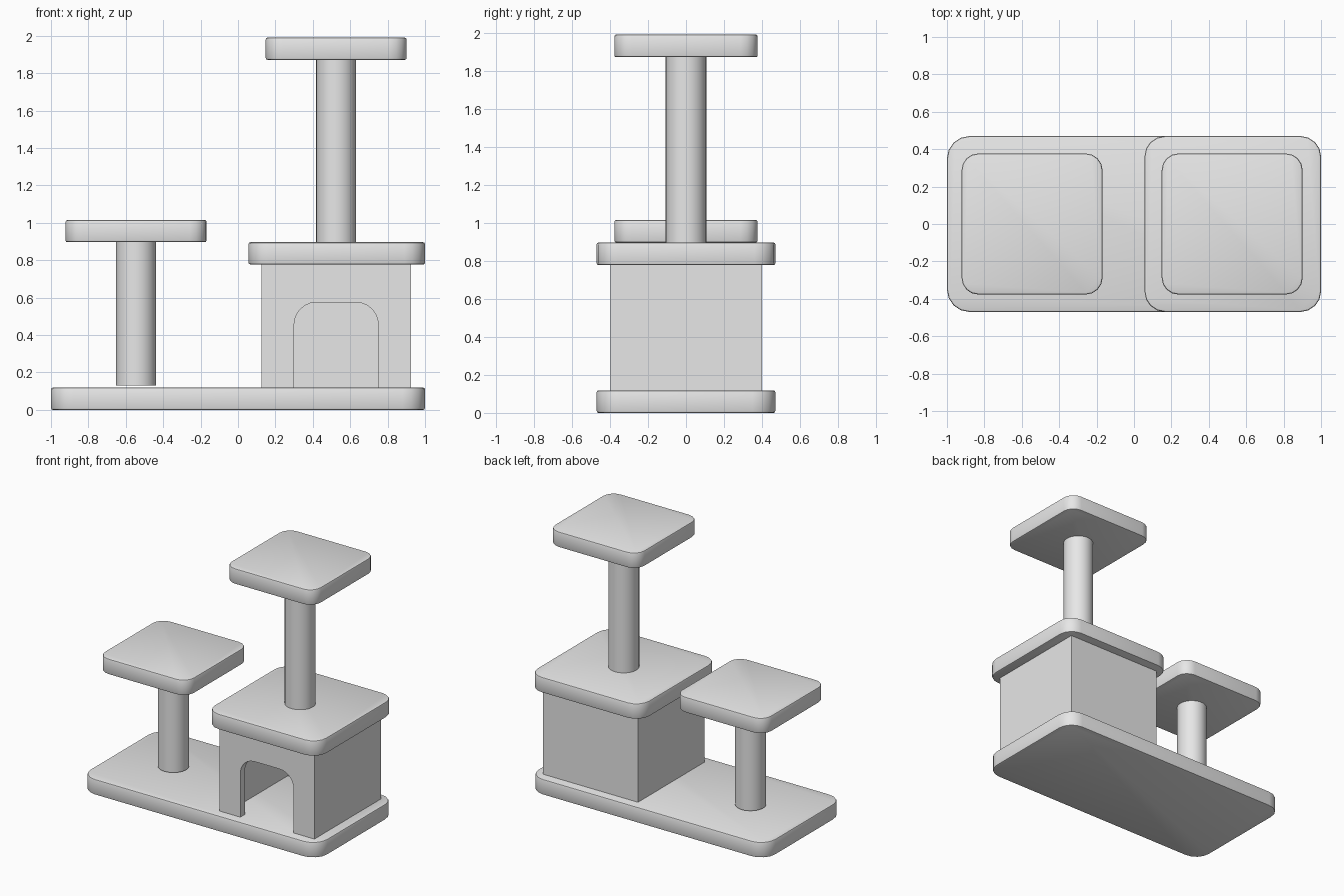
import bpy
import bmesh
import math
from mathutils import Vector

cube = bpy.data.objects.get("Cube")
if cube:
    bpy.data.objects.remove(cube, do_unlink=True)

grey = bpy.data.materials.new("plush_grey")
grey.use_nodes = True
colour = (0.8, 0.8, 0.8, 1)
grey.diffuse_color = colour
grey.node_tree.nodes["Principled BSDF"].inputs["Base Color"].default_value = colour


def add_object(name, bm):
    mesh = bpy.data.meshes.new(name)
    bmesh.ops.recalc_face_normals(bm, faces=bm.faces)
    bm.to_mesh(mesh)
    bm.free()
    mesh.materials.append(grey)
    obj = bpy.data.objects.new(name, mesh)
    bpy.context.collection.objects.link(obj)
    return obj


def box(lo, hi):
    bm = bmesh.new()
    bmesh.ops.create_cube(bm, size=1)
    lo, hi = Vector(lo), Vector(hi)
    for v in bm.verts:
        v.co = (lo + hi) / 2 + v.co * (hi - lo)
    return bm


def bevel(bm, edges, radius, segments):
    bmesh.ops.bevel(bm, geom=edges, offset=radius, segments=segments,
                    profile=0.5, affect='EDGES')


def along(edge, axis):
    return abs((edge.verts[0].co - edge.verts[1].co).normalized()[axis]) > 0.99


def smooth(obj):
    bpy.ops.object.select_all(action='DESELECT')
    obj.select_set(True)
    bpy.context.view_layer.objects.active = obj
    bpy.ops.object.shade_smooth_by_angle(angle=math.radians(35))


# Slab with round corners and softened rims
def slab(name, x, width, depth, bottom, radius):
    top = bottom + 0.119
    bm = box((x - width / 2, -depth / 2, bottom), (x + width / 2, depth / 2, top))
    bevel(bm, [e for e in bm.edges if along(e, 2)], radius, 4)
    rims = [e for e in bm.edges
            if abs(e.verts[0].co.z - e.verts[1].co.z) < 0.001]
    bevel(bm, rims, 0.01, 2)
    smooth(add_object(name, bm))


# Round post
def post(name, x, bottom, top):
    bm = bmesh.new()
    bmesh.ops.create_cone(bm, cap_ends=True, segments=32, radius1=0.107,
                          radius2=0.107, depth=top - bottom)
    bmesh.ops.translate(bm, verts=bm.verts, vec=(x, 0, (top + bottom) / 2))
    smooth(add_object(name, bm))


slab("base", 0, 2, 0.94, 0, 0.12)
slab("house_roof", 0.528, 0.944, 0.94, 0.777, 0.11)
slab("low_perch", -0.545, 0.754, 0.754, 0.896, 0.09)
slab("high_perch", 0.525, 0.754, 0.754, 1.871, 0.09)
post("low_post", -0.545, 0.13, 0.9)
post("high_post", 0.525, 0.89, 1.875)

# House: hollow walls with an arched doorway in the front
house = add_object("house_walls", box((0.125, -0.4, 0.115), (0.925, 0.4, 0.78)))
room = add_object("room_cutter", box((0.18, -0.345, 0), (0.87, 0.345, 1)))
arch = box((0.3, -0.6, 0), (0.75, 0, 0.575))
bevel(arch, [e for e in arch.edges if along(e, 1) and e.verts[0].co.z > 0.5],
      0.12, 6)
door = add_object("door_cutter", arch)

for cutter in (room, door):
    mod = house.modifiers.new(cutter.name, 'BOOLEAN')
    mod.operation = 'DIFFERENCE'
    mod.solver = 'EXACT'
    mod.object = cutter
    bpy.context.view_layer.objects.active = house
    bpy.ops.object.modifier_apply(modifier=mod.name)
    bpy.data.objects.remove(cutter, do_unlink=True)
smooth(house)
